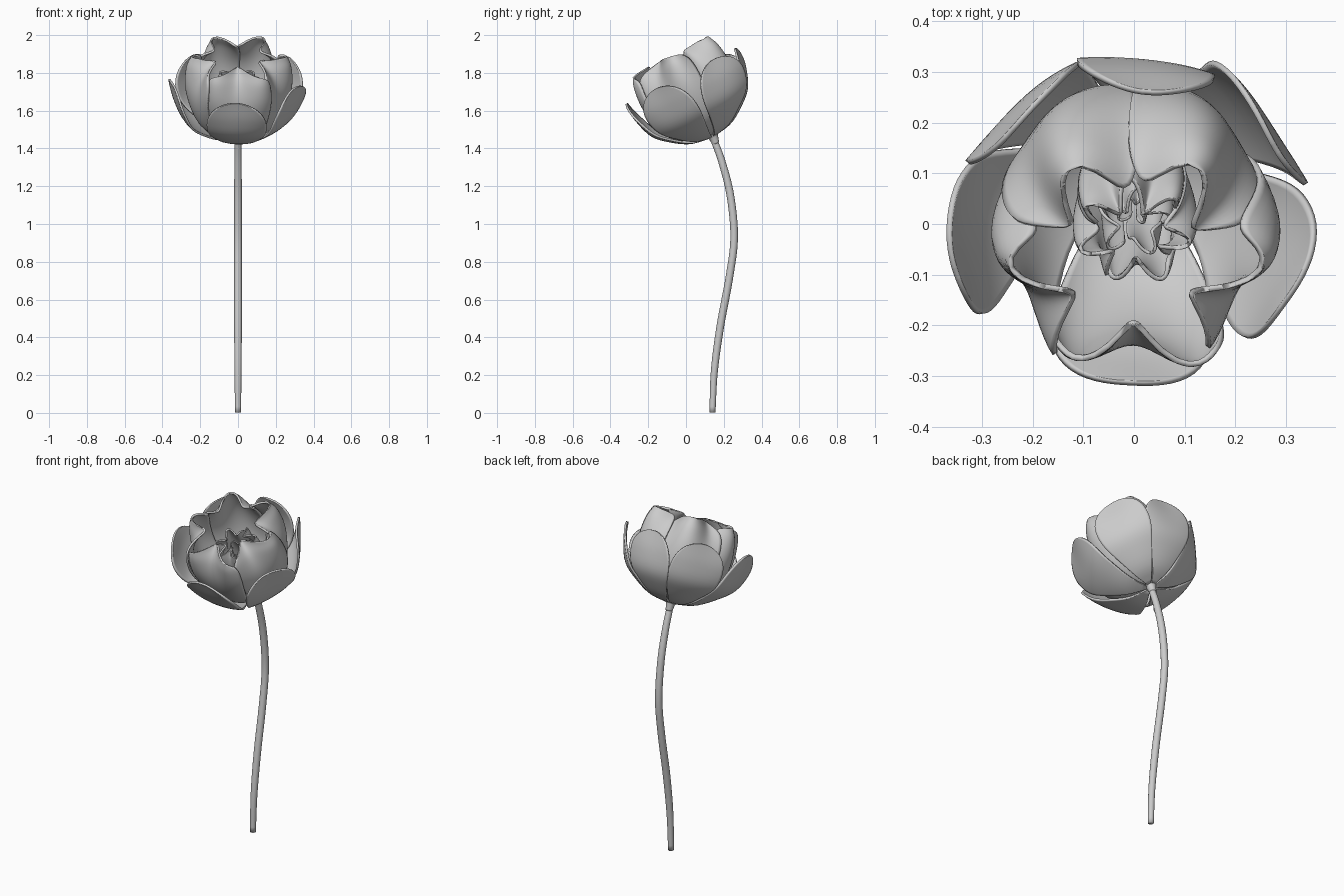
import bpy, bmesh, math
from mathutils import Matrix, Vector

if "Cube" in bpy.data.objects:
    bpy.data.objects.remove(bpy.data.objects["Cube"])

grey = bpy.data.materials.new("soft_grey")
grey.use_nodes = True
grey.diffuse_color = (0.6, 0.6, 0.6, 1)
grey.node_tree.nodes["Principled BSDF"].inputs["Base Color"].default_value = (0.6, 0.6, 0.6, 1)

# The bloom leans forward from the top of the stem
BLOOM = Matrix.Translation((0, 0.14, 1.46)) @ Matrix.Rotation(math.radians(27), 4, 'X')


def spline(points, t):
    """Smooth point on a path through the given points, t from 0 to 1."""
    pts = [Vector(p) for p in points]
    pts = [2 * pts[0] - pts[1]] + pts + [2 * pts[-1] - pts[-2]]
    x = t * (len(pts) - 3)
    i = min(int(x), len(pts) - 4)
    f = x - i
    a, b, c, d = pts[i:i + 4]
    return 0.5 * (2 * b + (c - a) * f + (2 * a - 5 * b + 4 * c - d) * f ** 2
                  + (3 * b - a - 3 * c + d) * f ** 3)


def finish(name, bm):
    bmesh.ops.recalc_face_normals(bm, faces=bm.faces)
    mesh = bpy.data.meshes.new(name)
    bm.to_mesh(mesh)
    bm.free()
    mesh.materials.append(grey)
    mesh.shade_smooth()
    obj = bpy.data.objects.new(name, mesh)
    bpy.context.collection.objects.link(obj)
    return obj


def even(count, start):
    """Evenly spaced petals as (angle, reach, width) triples."""
    return [(start + 360 * k / count, 1.0, 1.0) for k in range(count)]


def petal_ring(name, petals, profile, spread, roundness, waves, fold, flare,
               scale=1.0, height=1.0, thickness=0.011, n=26):
    """Ring of cupped petals; the rim is folded in and out around the bloom."""
    bm = bmesh.new()
    for angle, reach, wide in petals:
        rows = []
        for j in range(n + 1):
            v = math.sin(math.pi / 2 * 0.975 * j / n)
            r0, h0 = spline(profile, v)
            width = (0.7 + 0.3 * v) * math.sqrt(1 - v ** roundness)
            row = []
            for i in range(n + 1):
                s = (2 * i / n - 1) * width
                a = math.radians(angle) + s * spread * wide
                wave = math.cos(waves * (a - math.radians(300)))
                r = r0 + fold * v ** 3 * wave + flare * (s * v) ** 2 + 0.012 * s * v
                r *= scale * (1 + (reach - 1) * v)
                h = h0 * height
                row.append(bm.verts.new(BLOOM @ Vector((r * math.cos(a), r * math.sin(a), h))))
            rows.append(row)
        for lower, upper in zip(rows, rows[1:]):
            for i in range(n):
                bm.faces.new((lower[i], lower[i + 1], upper[i + 1], upper[i]))
    obj = finish(name, bm)
    solid = obj.modifiers.new("thickness", 'SOLIDIFY')
    solid.thickness = thickness
    solid.offset = 0


def tube(name, path, radii, steps, sides=16):
    """Round capped tube along a path in the side plane."""
    bm = bmesh.new()
    rings = []
    for j in range(steps + 1):
        t = j / steps
        y, z = spline(path, t)
        dy, dz = (spline(path, min(t + 0.01, 1)) - spline(path, max(t - 0.01, 0))).normalized()
        r = spline(radii, t)[0]
        ring = []
        for i in range(sides):
            a = 2 * math.pi * i / sides
            s = r * math.sin(a)
            ring.append(bm.verts.new((r * math.cos(a), y + s * dz, z - s * dy)))
        rings.append(ring)
    for lower, upper in zip(rings, rings[1:]):
        for i in range(sides):
            k = (i + 1) % sides
            bm.faces.new((lower[i], lower[k], upper[k], upper[i]))
    bm.faces.new(rings[0])
    bm.faces.new(rings[-1])
    finish(name, bm)


# Stem and the small flared cup under the bloom
tube("stem", [(0.14, 0.002), (0.15, 0.22), (0.182, 0.46), (0.23, 0.72), (0.255, 0.93),
              (0.235, 1.15), (0.19, 1.33), (0.142, 1.46)],
     [(0.016, 0), (0.02, 0), (0.02, 0), (0.02, 0), (0.018, 0)], 48)
tube("calyx", [(0.158, 1.425), (0.147, 1.455), (0.133, 1.485)],
     [(0.019, 0), (0.025, 0), (0.036, 0)], 8)

# Wide outer petals, then folded rings nested towards the heart
outer = [(0.02, 0.005), (0.12, 0.025), (0.21, 0.08), (0.285, 0.15), (0.322, 0.25), (0.338, 0.365)]
inner = [(0.02, 0.015), (0.12, 0.04), (0.205, 0.105), (0.25, 0.21), (0.262, 0.32),
         (0.238, 0.42), (0.188, 0.483)]
petal_ring("outer_petals",
           [(268, 0.98, 1.1), (333, 1.0, 1.05), (35, 1.03, 1.0), (85, 0.97, 0.95),
            (137, 1.0, 1.0), (193, 1.06, 1.0)],
           outer, 0.56, 5, 6, 0.008, 0.045)
petal_ring("folded_petals", even(5, -90), inner, 0.74, 12, 6, 0.058, 0.0)
petal_ring("middle_petals", even(5, -80), inner, 0.74, 10, 7, 0.07, 0.0, 0.43, 0.74, 0.008)
petal_ring("heart_petals", even(4, -60), inner, 0.85, 10, 5, 0.08, 0.0, 0.27, 0.64, 0.006)
petal_ring("heart_bud", even(3, -30), inner, 1.0, 10, 4, 0.08, 0.0, 0.13, 0.52, 0.005)
